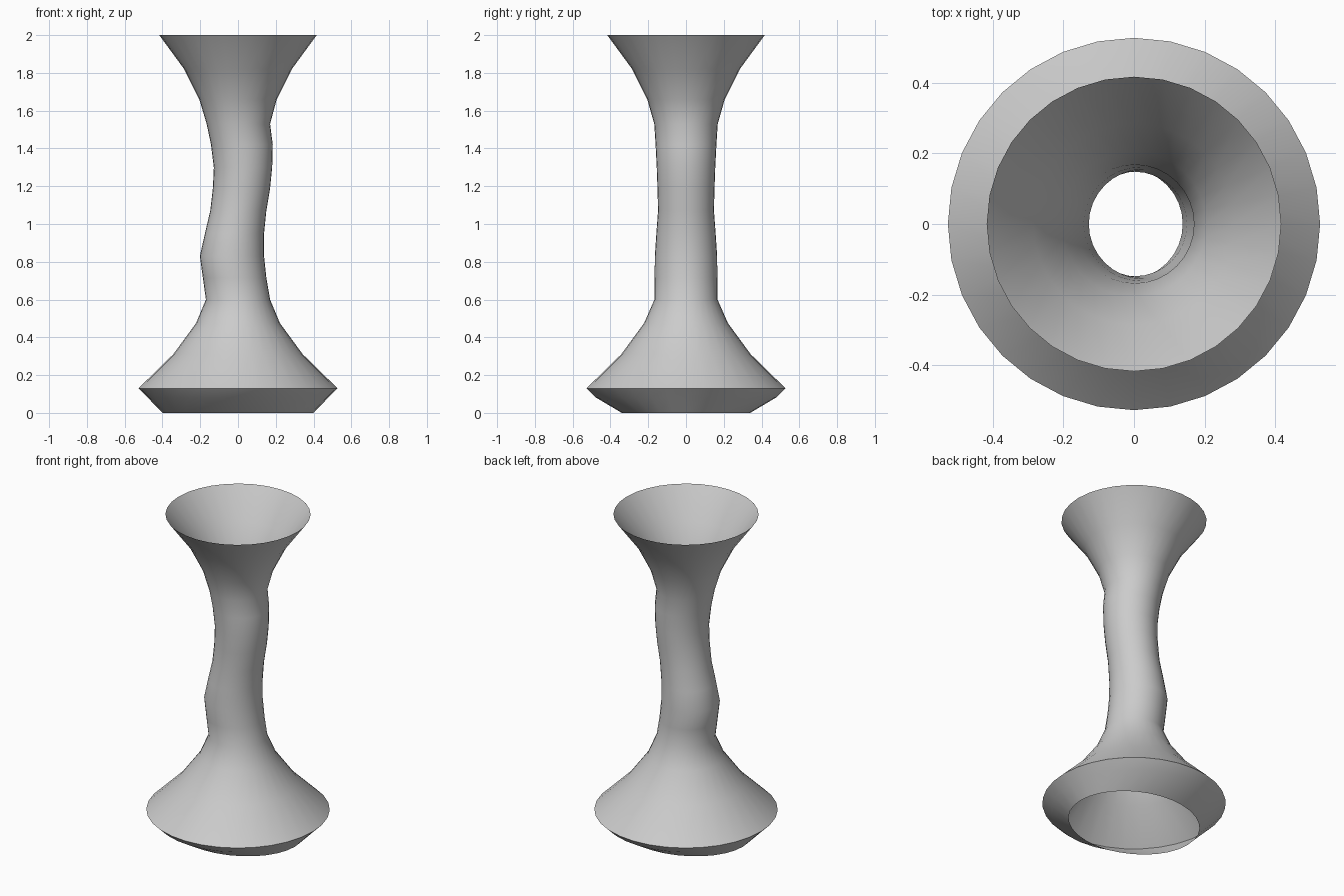
import bpy, bmesh, math

if "Cube" in bpy.data.objects:
    bpy.data.objects.remove(bpy.data.objects["Cube"])

SIDES = 32
# Cross-sections from bottom to top: height, left x, right x, half depth in y
SECTIONS = [
    (0.00, -0.40, 0.40, 0.34),
    (0.08, -0.477, 0.477, 0.475),
    (0.13, -0.527, 0.527, 0.527),
    (0.31, -0.343, 0.343, 0.343),
    (0.475, -0.222, 0.222, 0.222),
    (0.60, -0.17, 0.17, 0.167),
    (0.715, -0.186, 0.15, 0.166),
    (0.83, -0.202, 0.138, 0.165),
    (0.95, -0.175, 0.138, 0.157),
    (1.07, -0.147, 0.15, 0.148),
    (1.19, -0.133, 0.17, 0.151),
    (1.30, -0.128, 0.181, 0.155),
    (1.42, -0.143, 0.184, 0.161),
    (1.53, -0.166, 0.17, 0.168),
    (1.66, -0.205, 0.205, 0.205),
    (1.82, -0.285, 0.285, 0.285),
    (2.00, -0.417, 0.417, 0.417),
]


def ring(bm, z, left, right, depth):
    cx, rx = (left + right) / 2, (right - left) / 2
    angles = [2 * math.pi * i / SIDES for i in range(SIDES)]
    return [bm.verts.new((cx + rx * math.cos(a), depth * math.sin(a), z)) for a in angles]


# Open flared stand: one thin skin lofted through the rings
bm = bmesh.new()
rings = [ring(bm, *s) for s in SECTIONS]
for low, high in zip(rings, rings[1:]):
    for i in range(SIDES):
        j = (i + 1) % SIDES
        bm.faces.new((low[i], low[j], high[j], high[i]))
mesh = bpy.data.meshes.new("flared_stand")
bm.to_mesh(mesh)
bm.free()
stand = bpy.data.objects.new("flared_stand", mesh)
bpy.context.collection.objects.link(stand)

# Smooth skin with a crisp ridge around the foot
bpy.context.view_layer.objects.active = stand
stand.select_set(True)
bpy.ops.object.shade_smooth_by_angle(angle=math.radians(40))
